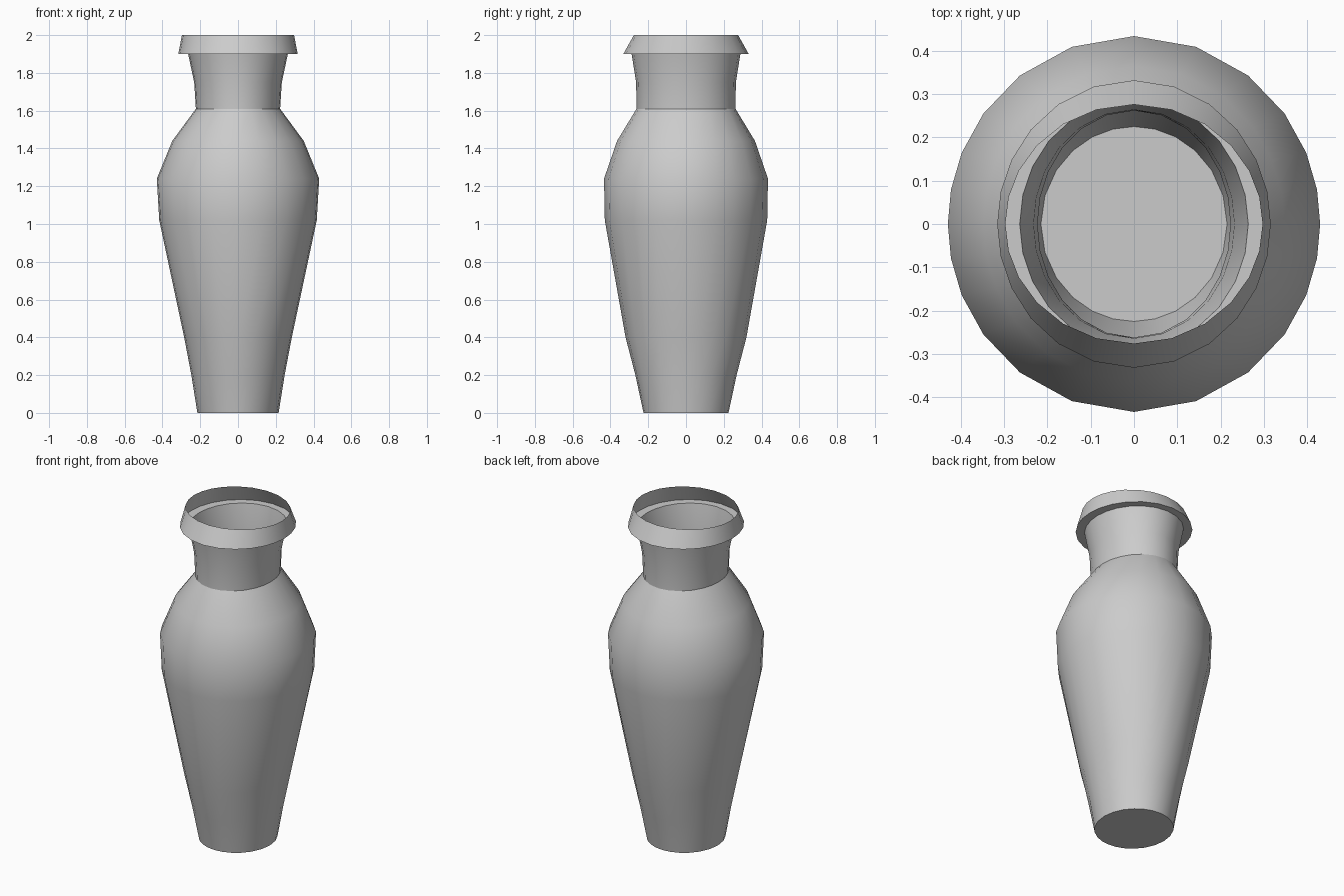
import bpy
import bmesh
from math import sin, cos, pi, radians

if "Cube" in bpy.data.objects:
    bpy.data.objects.remove(bpy.data.objects["Cube"], do_unlink=True)

SIDES = 24

clay = bpy.data.materials.new("light_grey_clay")
clay.use_nodes = True
GREY = (0.6, 0.6, 0.6, 1)
clay.diffuse_color = GREY
clay.node_tree.nodes["Principled BSDF"].inputs["Base Color"].default_value = GREY


def turned_part(name, rings, floor=False):
    """Loft oval rings (z, x radius, y radius, side spacing skew) as a thin shell."""
    bm = bmesh.new()
    loops = []
    for z, rx, ry, skew in rings:
        loop = []
        for i in range(SIDES):
            t = 2 * pi * i / SIDES
            a = t - radians(skew) * sin(2 * t)
            loop.append(bm.verts.new((rx * cos(a), ry * sin(a), z)))
        loops.append(loop)
    for low, high in zip(loops, loops[1:]):
        for i in range(SIDES):
            j = (i + 1) % SIDES
            bm.faces.new((low[i], low[j], high[j], high[i]))
    if floor:
        bm.faces.new(loops[0][::-1])
    mesh = bpy.data.meshes.new(name)
    bm.to_mesh(mesh)
    bm.free()
    mesh.materials.append(clay)
    obj = bpy.data.objects.new(name, mesh)
    bpy.context.collection.objects.link(obj)
    bpy.ops.object.select_all(action="DESELECT")
    obj.select_set(True)
    bpy.context.view_layer.objects.active = obj
    bpy.ops.object.shade_smooth_by_angle(angle=radians(35))
    return obj


# Tapering body with a flat base and rounded shoulder
turned_part("vase_body", [
    (0.0, 0.215, 0.225, -4),
    (0.2, 0.247, 0.268, 0),
    (0.4, 0.285, 0.32, 4),
    (1.02, 0.417, 0.43, 9),
    (1.24, 0.43, 0.434, 9),
    (1.44, 0.348, 0.365, 7),
    (1.61, 0.223, 0.262, 3),
], floor=True)

# Open neck flaring towards the mouth
turned_part("neck", [
    (1.61, 0.223, 0.262, 3),
    (1.75, 0.232, 0.264, 3),
    (1.9, 0.264, 0.288, 3),
])

# Flat ledge and inward-leaning lip
turned_part("lip_collar", [
    (1.9, 0.264, 0.288, 3),
    (1.9, 0.316, 0.332, 4),
    (2.0, 0.297, 0.276, 4),
])
